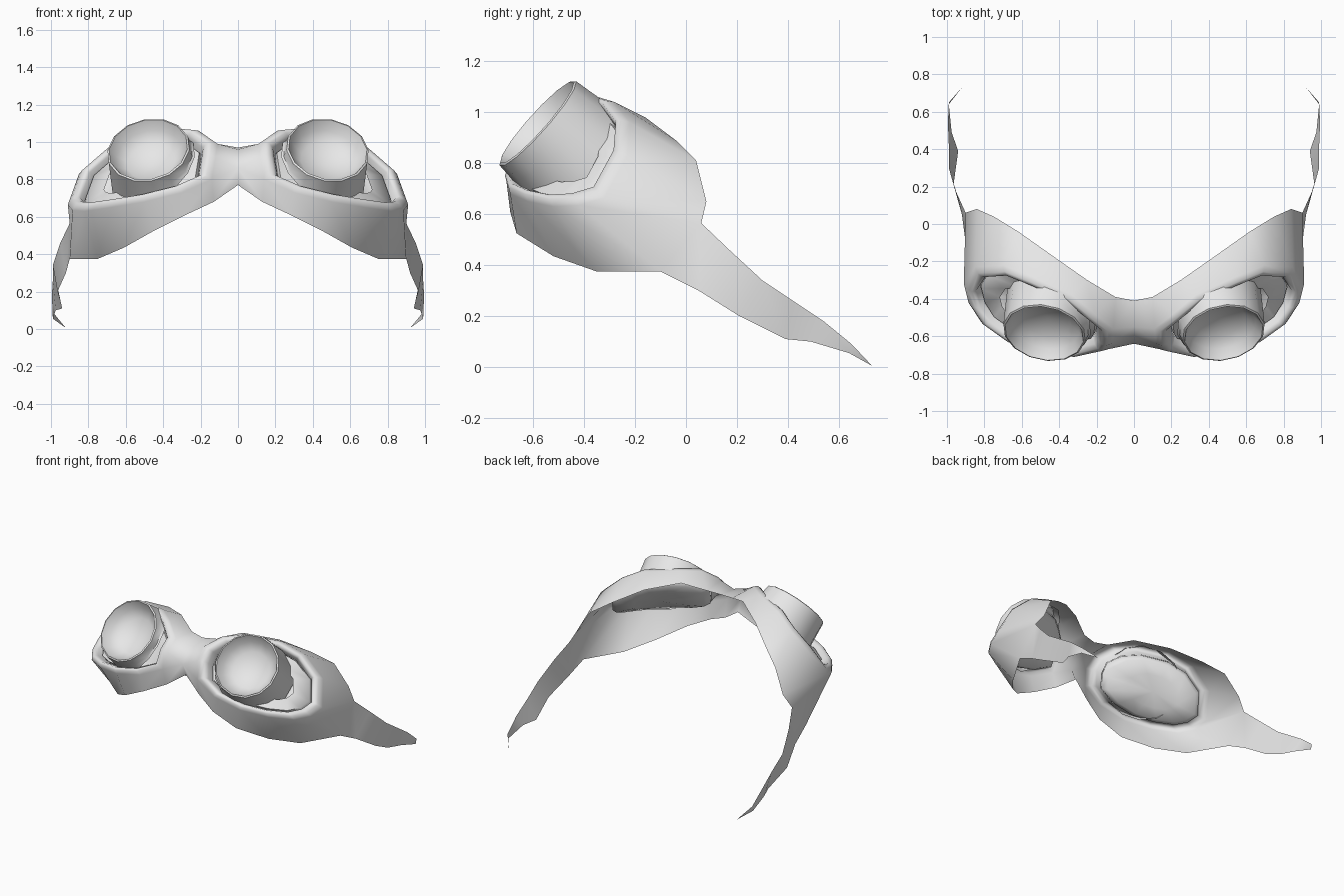
import bpy, bmesh, math
from mathutils import Vector as V

cube = bpy.data.objects.get("Cube")
if cube:
    bpy.data.objects.remove(cube)

grey = bpy.data.materials.new("light_grey")
grey.use_nodes = True
grey.diffuse_color = (0.8, 0.8, 0.8, 1)
grey.node_tree.nodes["Principled BSDF"].inputs["Base Color"].default_value = (0.8, 0.8, 0.8, 1)

AXIS = V((0.16, -0.74, 0.66)).normalized()    # viewing direction of each eyepiece
EYE = V((.53, -.49, .85))                     # middle of the eye opening


def finish(name, bm, angle):
    """Turn one half into a smooth shaded, mirrored object."""
    bmesh.ops.recalc_face_normals(bm, faces=bm.faces)
    mesh = bpy.data.meshes.new(name)
    bm.to_mesh(mesh)
    bm.free()
    mesh.materials.append(grey)
    ob = bpy.data.objects.new(name, mesh)
    bpy.context.collection.objects.link(ob)
    bpy.ops.object.select_all(action='DESELECT')
    ob.select_set(True)
    bpy.context.view_layer.objects.active = ob
    bpy.ops.object.shade_smooth_by_angle(angle=math.radians(angle))
    mirror = ob.modifiers.new("Mirror", 'MIRROR')
    mirror.use_clip = True


def bridge(bm, a, b, closed=False):
    """Quads between two rows of vertices with equal counts."""
    n = len(a)
    for i in range(n if closed else n - 1):
        j = (i + 1) % n
        bm.faces.new((a[i], a[j], b[j], b[i]))


def cap(bm, row, point):
    """Close a ring with a fan around one point."""
    hub = bm.verts.new(point)
    for i in range(len(row)):
        bm.faces.new((row[i], row[(i + 1) % len(row)], hub))


def inset_ring(bm, base, inset, lift):
    """Copy of the crest ring, pulled towards the eye and moved along the axis."""
    return [bm.verts.new(p.lerp(EYE, inset) + AXIS * lift) for p in base]


# Mask: face edge and front crest, from the bridge over the top and back below
face_edge = [(0, -.41, .97), (.1, -.39, .98), (.25, -.3, 1.03), (.45, -.16, .98),
             (.62, -.04, .89), (.75, .04, .81), (.84, .08, .65), (.9, .06, .565),
             (.9, -.1, .375), (.75, -.35, .375), (.61, -.52, .435), (.45, -.665, .525),
             (.28, -.69, .61), (.13, -.64, .68), (0, -.6, .77)]
crest = [(0, -.55, .96), (.11, -.56, .99), (.21, -.48, 1.06), (.33, -.38, 1.07),
         (.55, -.28, 1.04), (.7, -.22, .96), (.85, -.23, .83), (.91, -.32, .665),
         (.885, -.42, .635), (.82, -.52, .63), (.68, -.62, .65), (.5, -.69, .68),
         (.3, -.705, .73), (.14, -.67, .8), (0, -.64, .86)]
bm = bmesh.new()
rear = [bm.verts.new(p) for p in face_edge]
front = [bm.verts.new(p) for p in crest]
bridge(bm, rear, front)

# Bridge over the nose and rolled lip around the eye
nose = bm.verts.new((.12, -.64, .92))
bm.faces.new((front[0], front[1], nose, front[14]))
bm.faces.new((nose, front[13], front[14]))
ring = front[1:14] + [nose]
base = [v.co.copy() for v in ring]
for inset, lift in ((.06, .025), (.13, .028), (.18, .005), (.22, -.04)):
    inner = inset_ring(bm, base, inset, lift)
    bridge(bm, ring, inner, True)
    ring = inner

# Strap tails growing out of the side of the mask
upper = [(.95, .17, .46), (.99, .3, .34), (.99, .42, .26), (.995, .54, .18), (.99, .65, .09)]
lower = [(.92, .05, .3), (.965, .21, .2), (.94, .39, .11), (.975, .49, .1), (.99, .64, .055)]
top = [rear[7]] + [bm.verts.new(p) for p in upper]
bottom = [rear[8]] + [bm.verts.new(p) for p in lower]
bridge(bm, top, bottom)
tip = bm.verts.new((.92, .73, .005))
bm.faces.new((top[-1], tip, bottom[-1]))
finish("goggle_mask", bm, 70)

# Eye cup: recess floor around the barrel and a shallow rounded back
bm = bmesh.new()
ring = inset_ring(bm, base, .5, -.02)
for inset, lift in ((.24, -.02), (.22, -.05), (.3, -.08), (.6, -.095)):
    outer = inset_ring(bm, base, inset, lift)
    bridge(bm, ring, outer, True)
    ring = outer
cap(bm, ring, EYE - AXIS * .1)
finish("eye_cups", bm, 60)

# Eyepiece: dished lens, thin rim and barrel with a slanted foot
centre = V((.48, -.585, .96))
side = AXIS.cross(V((0, 0, 1))).normalized()
up = side.cross(AXIS)
profile = [(.13, -.1, 0), (.185, -.055, 0), (.214, 0, 0), (.224, -.005, 0),
           (.232, -.08, .1), (.245, -.17, .45)]     # radius, depth, slant
SEGMENTS = 14
bm = bmesh.new()
rows = []
for radius, depth, slant in profile:
    row = []
    for i in range(SEGMENTS):
        a = math.tau * i / SEGMENTS
        x, z = radius * math.cos(a), radius * math.sin(a)
        row.append(bm.verts.new(centre + side * x + up * z + AXIS * (depth + slant * x)))
    if rows:
        bridge(bm, rows[-1], row, True)
    rows.append(row)
cap(bm, rows[0], centre - AXIS * .12)
finish("eyepieces", bm, 50)
